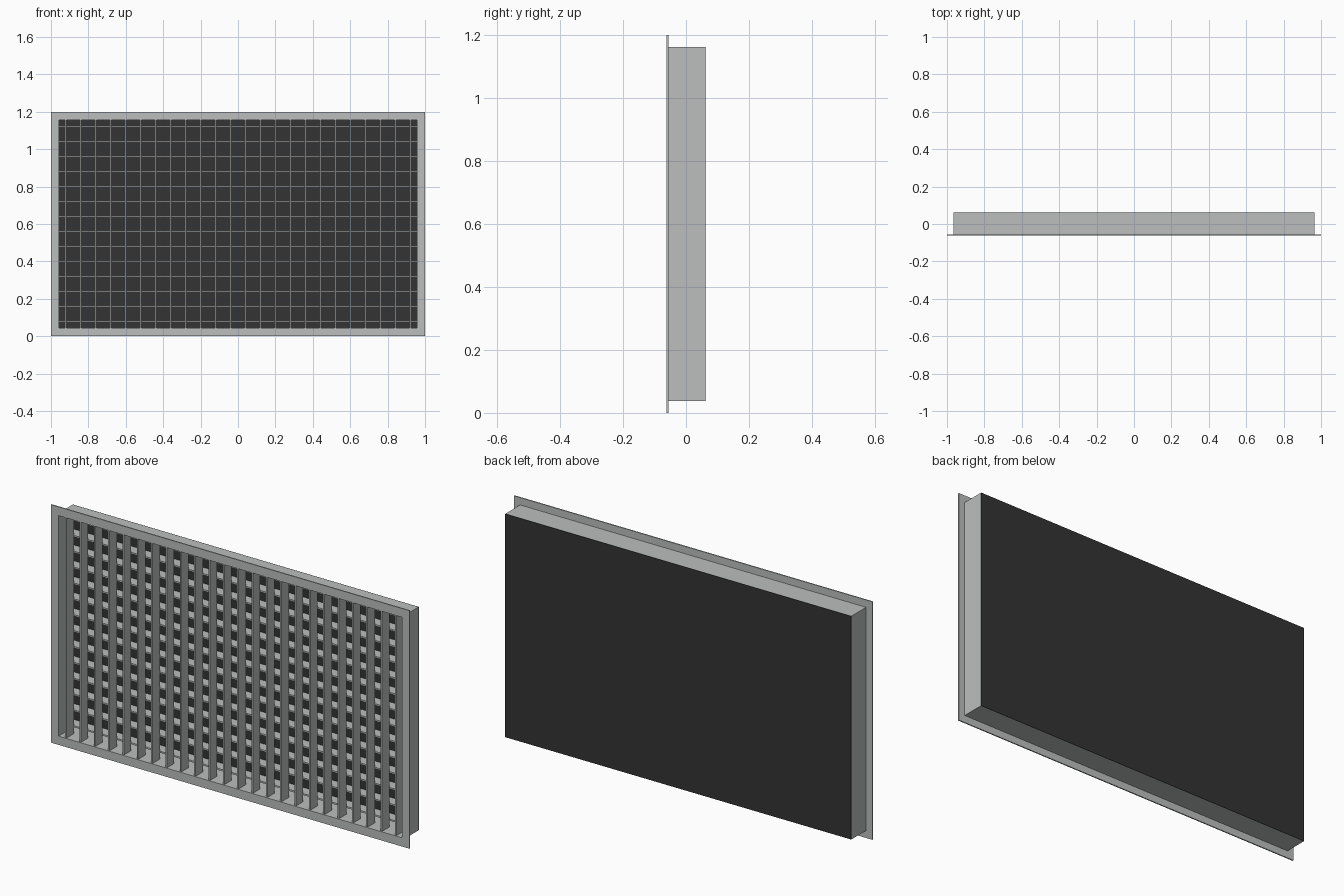
import bpy
import bmesh
from mathutils import Matrix, Vector

if "Cube" in bpy.data.objects:
    bpy.data.objects.remove(bpy.data.objects["Cube"], do_unlink=True)


def make_material(name, color):
    mat = bpy.data.materials.new(name)
    mat.use_nodes = True
    mat.diffuse_color = color
    mat.node_tree.nodes["Principled BSDF"].inputs["Base Color"].default_value = color
    return mat


GREY = make_material("satin grey metal", (0.50, 0.52, 0.51, 1))
DARK = make_material("dark backing", (0.034, 0.034, 0.034, 1))

MID = 0.6                      # height of the grille centre
HALF_W, HALF_H = 0.965, 0.563  # outer half size of the duct collar
WALL = 0.007
IN_W, IN_H = HALF_W - WALL, HALF_H - WALL
FRONT, BACK = -0.062, 0.062
PITCH, THICK = 0.08, 0.008


def finish(name, bm, mat):
    bmesh.ops.recalc_face_normals(bm, faces=bm.faces)
    mesh = bpy.data.meshes.new(name)
    bm.to_mesh(mesh)
    bm.free()
    mesh.materials.append(mat)
    obj = bpy.data.objects.new(name, mesh)
    bpy.context.collection.objects.link(obj)
    return obj


def box(name, low, high, mat):
    low, high = Vector(low), Vector(high)
    bm = bmesh.new()
    bmesh.ops.create_cube(bm, size=1, matrix=Matrix.Translation((low + high) / 2)
                          @ Matrix.Diagonal((*(high - low), 1)))
    return finish(name, bm, mat)


def frame(name, outer, inner, y0, y1, mat):
    """Rectangular ring with a clear opening, extruded from y0 to y1."""
    bm = bmesh.new()
    corners = ((-1, -1), (1, -1), (1, 1), (-1, 1))
    rings = [[bm.verts.new((sx * w, y, MID + sz * h)) for sx, sz in corners]
             for (w, h), y in ((outer, y0), (outer, y1), (inner, y1), (inner, y0))]
    for a, b in zip(rings, rings[1:] + rings[:1]):
        for i in range(4):
            j = (i + 1) % 4
            bm.faces.new((a[i], a[j], b[j], b[i]))
    return finish(name, bm, mat)


# Front flange and the collar behind it
frame("front_flange", (1.0, 0.6), (IN_W, IN_H), FRONT, -0.056, GREY)
frame("collar", (HALF_W, HALF_H), (IN_W, IN_H), -0.056, BACK - 0.002, GREY)

# Dark plate closing the back
box("back_plate", (-HALF_W, BACK - 0.002, MID - HALF_H),
    (HALF_W, BACK, MID + HALF_H), DARK)

# Upright vanes in the front layer
for i in range(24):
    x = (i - 11.5) * PITCH
    box(f"vertical_vane_{i + 1}", (x - THICK / 2, -0.058, MID - IN_H),
        (x + THICK / 2, 0.0, MID + IN_H), GREY)

# Level vanes in the rear layer
for i in range(14):
    z = MID + (i - 6.5) * PITCH
    box(f"horizontal_vane_{i + 1}", (-IN_W, 0.001, z - THICK / 2),
        (IN_W, 0.056, z + THICK / 2), GREY)
